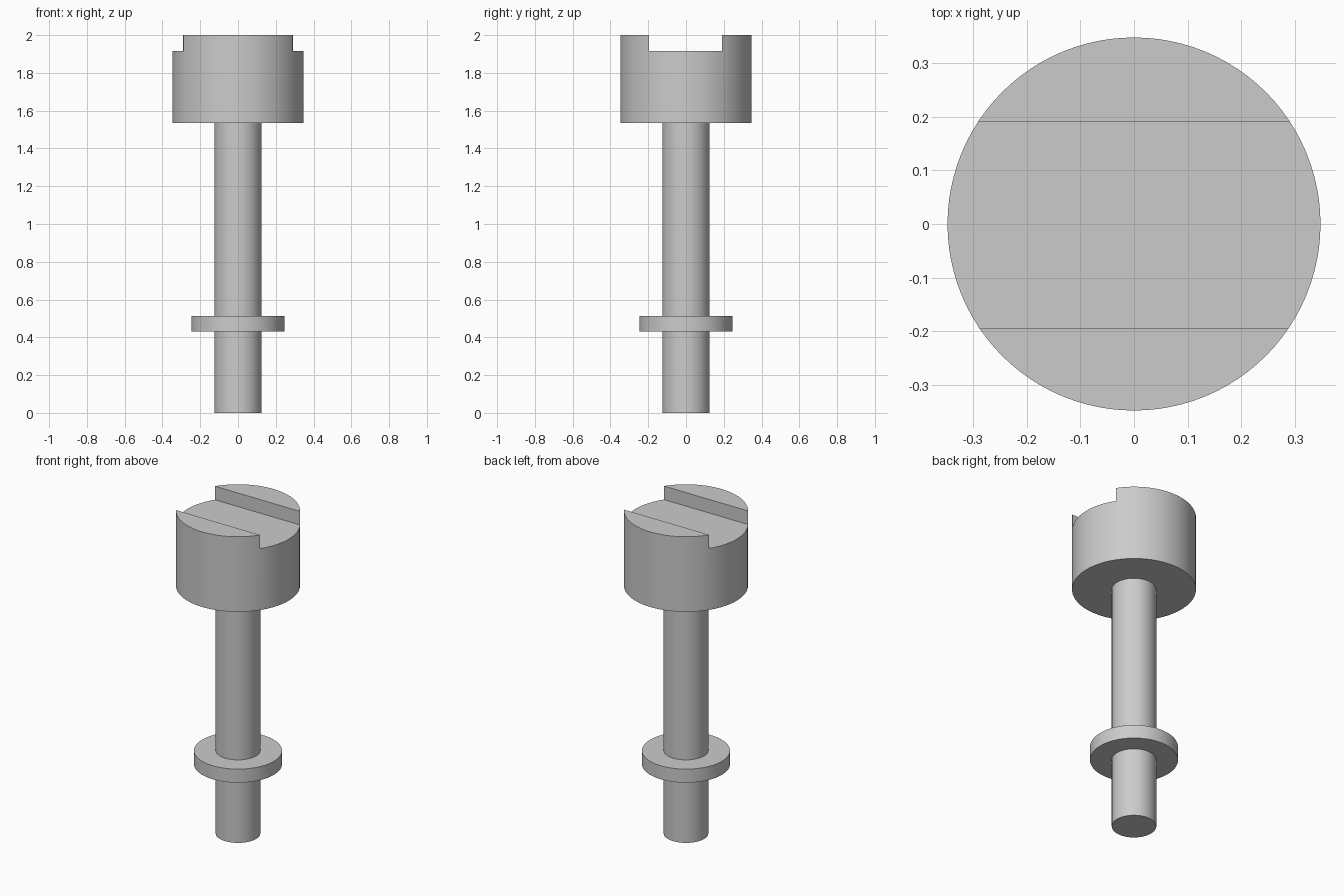
import bpy
import math

default = bpy.data.objects.get("Cube")
if default:
    bpy.data.objects.remove(default, do_unlink=True)

# Plain grey metal
metal = bpy.data.materials.new("grey_metal")
metal.use_nodes = True
grey = (0.6, 0.6, 0.6, 1.0)
metal.diffuse_color = grey
metal.node_tree.nodes["Principled BSDF"].inputs["Base Color"].default_value = grey


def cylinder(name, radius, bottom, top):
    bpy.ops.mesh.primitive_cylinder_add(
        vertices=96, radius=radius, depth=top - bottom,
        location=(0, 0, (bottom + top) / 2))
    obj = bpy.context.object
    obj.name = name
    obj.data.materials.append(metal)
    return obj


def smooth(obj):
    bpy.ops.object.select_all(action="DESELECT")
    obj.select_set(True)
    bpy.context.view_layer.objects.active = obj
    bpy.ops.object.shade_smooth_by_angle(angle=math.radians(30))


# Shaft and collar
shaft = cylinder("shaft", 0.125, 0.0, 1.54)
collar = cylinder("collar", 0.247, 0.43, 0.514)

# Head with a wide slot running left to right
head = cylinder("head", 0.348, 1.535, 2.0)
slot_front, slot_back, slot_floor = -0.195, 0.19, 1.916
bpy.ops.mesh.primitive_cube_add(
    size=1, location=(0, (slot_front + slot_back) / 2, slot_floor + 0.1))
cutter = bpy.context.object
cutter.name = "slot_cutter"
cutter.scale = (1, slot_back - slot_front, 0.2)
cutter.hide_render = True

slot = head.modifiers.new("slot", "BOOLEAN")
slot.operation = "DIFFERENCE"
slot.solver = "EXACT"
slot.object = cutter
bpy.context.view_layer.objects.active = head
bpy.ops.object.modifier_apply(modifier=slot.name)
bpy.data.objects.remove(cutter, do_unlink=True)

for part in (shaft, collar, head):
    smooth(part)
